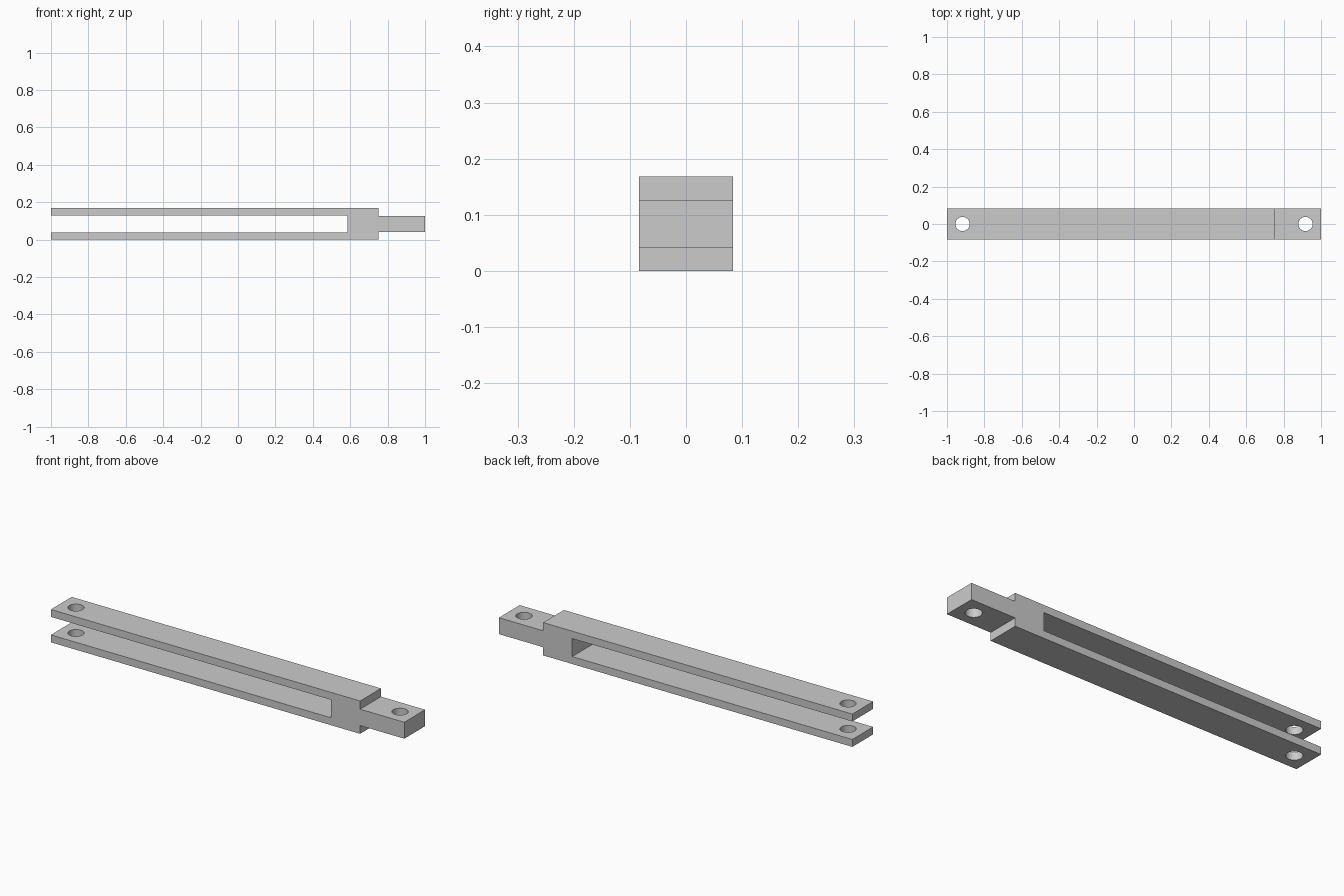
import bpy
import bmesh
from mathutils import Vector

cube = bpy.data.objects.get("Cube")
if cube:
    bpy.data.objects.remove(cube, do_unlink=True)

HALF_WIDTH = 0.084
HEIGHT = 0.168
MID = HEIGHT / 2
HOLE_X, HOLE_RADIUS = 0.917, 0.038

# Plain grey material
grey = bpy.data.materials.new("plain_grey")
grey.use_nodes = True
colour = (0.6, 0.6, 0.6, 1)
grey.diffuse_color = colour
grey.node_tree.nodes["Principled BSDF"].inputs["Base Color"].default_value = colour


def make_object(name, bm):
    bmesh.ops.recalc_face_normals(bm, faces=bm.faces)
    mesh = bpy.data.meshes.new(name)
    bm.to_mesh(mesh)
    bm.free()
    mesh.materials.append(grey)
    obj = bpy.data.objects.new(name, mesh)
    bpy.context.collection.objects.link(obj)
    return obj


# Link bar: upper half of the side profile, mirrored and extruded across the width
upper = [(0.585, 0.046), (-1, 0.046), (-1, MID), (0.75, MID), (0.75, 0.042), (1, 0.042)]
profile = upper + [(x, -z) for x, z in reversed(upper)]
bm = bmesh.new()
face = bm.faces.new([bm.verts.new((x, -HALF_WIDTH, MID + z)) for x, z in profile])
side = bmesh.ops.extrude_face_region(bm, geom=[face])["geom"]
bmesh.ops.translate(bm, verts=[v for v in side if isinstance(v, bmesh.types.BMVert)],
                    vec=Vector((0, 2 * HALF_WIDTH, 0)))
bar = make_object("clevis_link_bar", bm)

# Pin holes through the fork and the tongue
for name, x in (("fork_hole_cutter", -HOLE_X), ("tongue_hole_cutter", HOLE_X)):
    bm = bmesh.new()
    bmesh.ops.create_cone(bm, cap_ends=True, segments=48, radius1=HOLE_RADIUS,
                          radius2=HOLE_RADIUS, depth=0.4)
    cutter = make_object(name, bm)
    cutter.location = (x, 0, MID)
    cutter.hide_render = True
    cutter.hide_viewport = True
    cut = bar.modifiers.new(name, "BOOLEAN")
    cut.operation = "DIFFERENCE"
    cut.solver = "EXACT"
    cut.object = cutter

# Smooth hole walls, crisp edges
bpy.ops.object.select_all(action="DESELECT")
bpy.context.view_layer.update()
bpy.context.view_layer.objects.active = bar
bar.select_set(True)
for modifier in list(bar.modifiers):
    bpy.ops.object.modifier_apply(modifier=modifier.name)
bpy.ops.object.shade_smooth_by_angle(angle=0.6)
